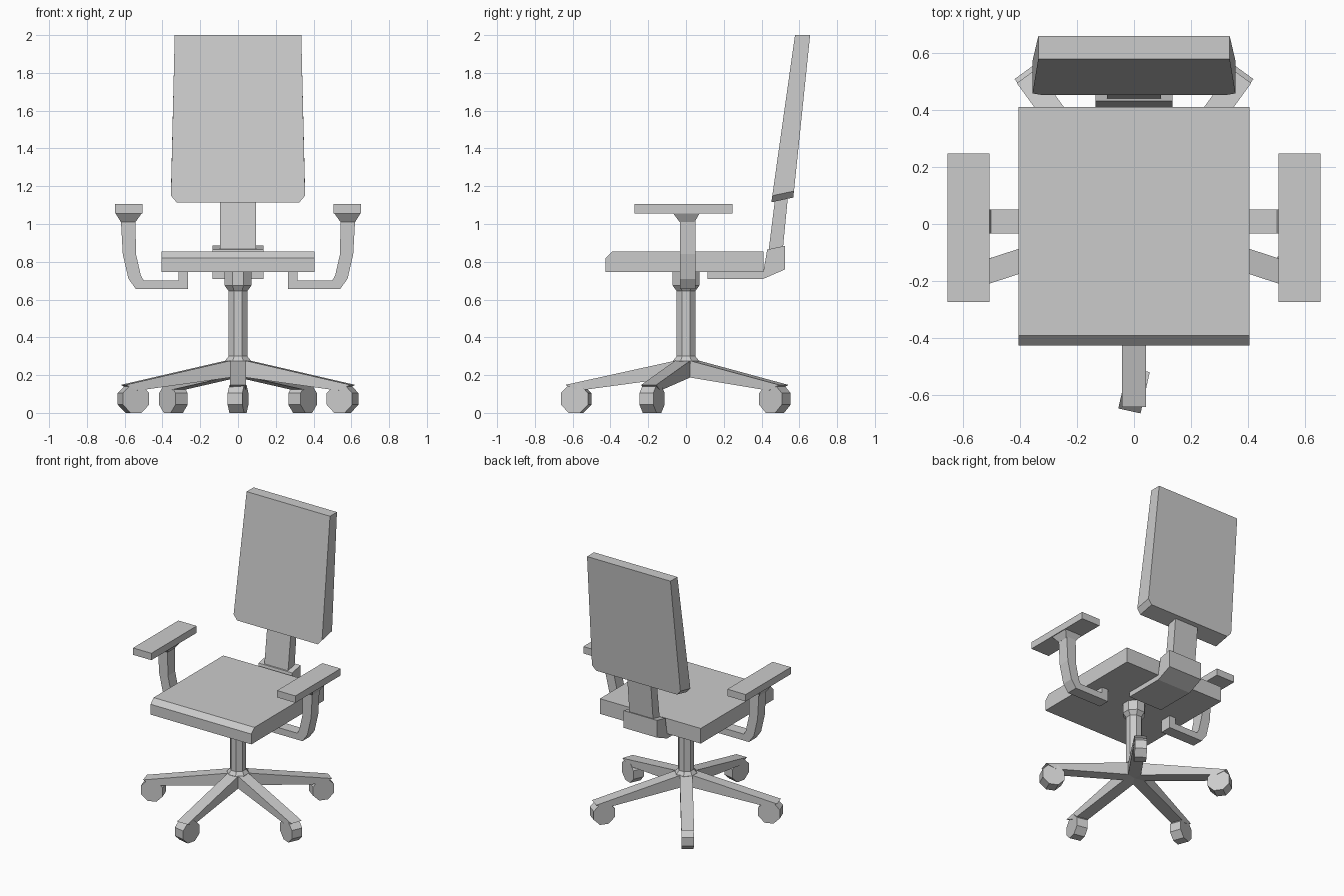
import bpy, bmesh, math
from mathutils import Matrix, Vector

cube = bpy.data.objects.get("Cube")
if cube:
    bpy.data.objects.remove(cube, do_unlink=True)

grey = bpy.data.materials.new("light_grey")
grey.use_nodes = True
GREY = (0.6, 0.6, 0.6, 1)
grey.diffuse_color = GREY
grey.node_tree.nodes["Principled BSDF"].inputs["Base Color"].default_value = GREY


def finish(name, bm, matrix=None):
    if matrix:
        bm.transform(matrix)
    bmesh.ops.recalc_face_normals(bm, faces=bm.faces)
    mesh = bpy.data.meshes.new(name)
    bm.to_mesh(mesh)
    bm.free()
    mesh.materials.append(grey)
    obj = bpy.data.objects.new(name, mesh)
    bpy.context.collection.objects.link(obj)
    return obj


def loft(name, rings, matrix=None):
    """Skin a list of equal-length rings and cap both ends."""
    bm = bmesh.new()
    loops = [[bm.verts.new(p) for p in ring] for ring in rings]
    n = len(loops[0])
    for a, b in zip(loops, loops[1:]):
        for i in range(n):
            j = (i + 1) % n
            bm.faces.new((a[i], a[j], b[j], b[i]))
    bm.faces.new(loops[0])
    bm.faces.new(loops[-1])
    return finish(name, bm, matrix)


def side_prism(name, profile, half, matrix=None):
    """Extrude a (y, z) profile across x."""
    return loft(name, [[(x, y, z) for y, z in profile] for x in (-half, half)], matrix)


def rect(x0, x1, y0, y1, z):
    return [(x0, y0, z), (x1, y0, z), (x1, y1, z), (x0, y1, z)]


def octagon(r, z):
    angles = [math.radians(22.5 + 45 * i) for i in range(8)]
    return [(r * math.cos(a), r * math.sin(a), z) for a in angles]


# Seat with a chamfered front edge
side_prism("seat", [(-.425, .745), (.41, .745), (.41, .855), (-.39, .855), (-.425, .82)], .405)

# Bracket under the seat and the strut rising from it
side_prism("back_bracket", [(.115, .71), (.41, .71), (.525, .76), (.525, .885),
                            (.43, .865), (.41, .75), (.115, .75)], .135)
side_prism("back_strut", [(.435, .84), (.51, .84), (.545, 1.2), (.48, 1.2)], .095)

# Backrest, a tapered slab leaning back with clipped lower corners
outline = [(-.325, 1.115), (.325, 1.115), (.355, 1.15), (.335, 2), (-.335, 2), (-.355, 1.15)]


def lean(x, z, back):
    t = (z - 1.115) / (2 - 1.115)
    y = .452 + .125 * t + back * (.116 - .036 * t)
    return (x, y, z + back * .025 * (1 - t))


loft("backrest", [[lean(x, z, back) for x, z in outline] for back in (0, 1)])

# Armrests, mirrored left and right
outer = [(.265, .655), (.54, .655), (.58, .71), (.61, .84), (.62, 1.02)]
inner = [(.265, .702), (.5, .702), (.515, .73), (.54, .84), (.543, 1.02)]
for side, sx in (("left", 1), ("right", -1)):
    flip = Matrix.Diagonal((sx, 1, 1, 1))
    loft(side + "_arm_pad", [rect(.505, .652, -.273, .247, z) for z in (1.055, 1.105)], flip)
    loft(side + "_arm_flare", [rect(.543, .62, -.033, .045, 1.01),
                               rect(.51, .648, -.068, .072, 1.056)], flip)
    loft(side + "_arm_post", [[(ox, -.033, oz), (ox, .05, oz), (ix, .05, iz), (ix, -.033, iz)]
                              for (ox, oz), (ix, iz) in zip(outer, inner)], flip)
    loft(side + "_arm_mount", [rect(.265, .315, -.033, .05, z) for z in (.68, .75)], flip)

# Gas column with flared collar and hub
loft("column", [octagon(r, z) for r, z in ((.07, .2), (.075, .275), (.054, .3),
                                           (.054, .645), (.077, .675), (.077, .75))])

# Five-star base with a caster at each tip
leg_profile = [(0, .195), (-.57, .118), (-.64, .148), (-.04, .28), (0, .28)]
swivel = [-12.5, -6, 0, 0, 2]
for i in range(5):
    turn = Matrix.Rotation(math.radians(72 * i), 4, "Z")
    side_prism("base_leg_%d" % (i + 1), leg_profile, .042, turn)
    steer = Matrix.Rotation(math.radians(swivel[i]), 4, "Z")
    axle = Matrix.Rotation(math.pi / 2, 4, "Y")
    place = turn @ Matrix.Translation(Vector((0, -.582, .074))) @ steer @ axle
    loft("caster_%d" % (i + 1), [octagon(.08, z) for z in (-.04, .04)], place)
